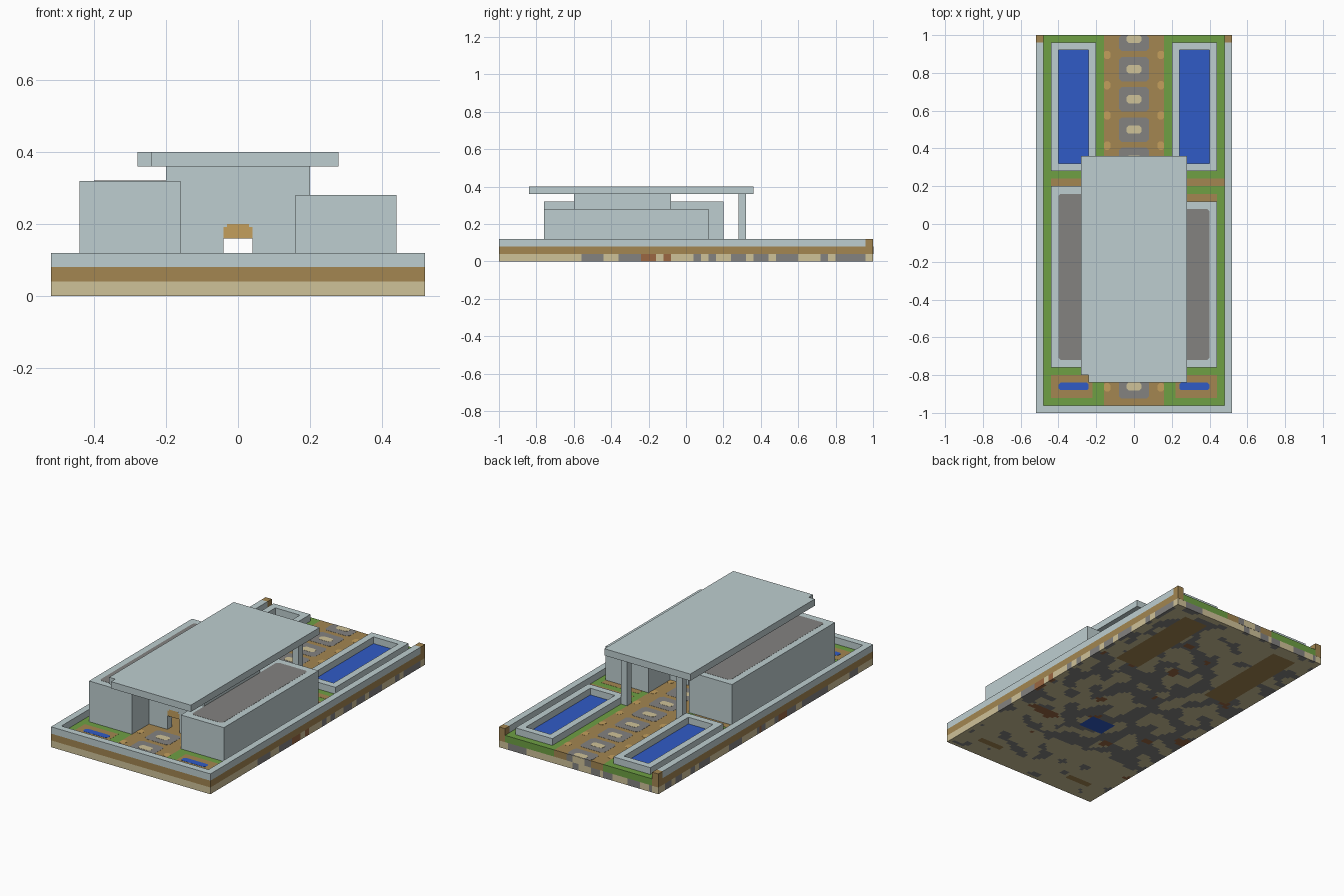
import bpy, bmesh
from mathutils import Vector, noise

if "Cube" in bpy.data.objects:
    bpy.data.objects.remove(bpy.data.objects["Cube"], do_unlink=True)


def material(name, r, g, b):
    """Flat material from an sRGB byte colour."""
    col = [((c / 255 + 0.055) / 1.055) ** 2.4 for c in (r, g, b)] + [1]
    m = bpy.data.materials.new(name)
    m.use_nodes = True
    m.diffuse_color = col
    m.node_tree.nodes["Principled BSDF"].inputs["Base Color"].default_value = col
    return m


STONE = material("pale stone", 190, 206, 208)
GRASS = material("grass green", 110, 160, 68)
DIRT = material("dirt brown", 163, 134, 81)
WOOD = material("light wood", 196, 159, 92)
SAND = material("sand", 207, 194, 153)
GREY = material("dark grey", 131, 130, 128)
WATER = material("water blue", 48, 91, 198)
RUST = material("rust brown", 155, 103, 66)
U = 0.04          # one block
GROUND = 2 * U    # lawn level
THIN = 0.0008     # painted plate thickness


def finish(name, bm, mats):
    bmesh.ops.recalc_face_normals(bm, faces=bm.faces[:])
    me = bpy.data.meshes.new(name)
    bm.to_mesh(me)
    bm.free()
    for m in mats:
        me.materials.append(m)
    ob = bpy.data.objects.new(name, me)
    bpy.context.collection.objects.link(ob)


def prism(name, pts, z0, z1, *mats, rule=None):
    """Extrude a flat outline from z0 to z1."""
    bm = bmesh.new()
    face = bm.faces.new([bm.verts.new((x, y, z0)) for x, y in pts])
    ext = bmesh.ops.extrude_face_region(bm, geom=[face])["geom"]
    for v in ext:
        if isinstance(v, bmesh.types.BMVert):
            v.co.z = z1
    bmesh.ops.recalc_face_normals(bm, faces=bm.faces[:])
    if rule:
        for f in bm.faces:
            f.material_index = rule(f)
    finish(name, bm, mats)


def box(name, x0, x1, y0, y1, z0, z1, *mats, rule=None):
    x0, x1 = sorted((x0, x1))
    prism(name, [(x0, y0), (x1, y0), (x1, y1), (x0, y1)], z0, z1, *mats, rule=rule)


def plate(name, x0, x1, y0, y1, z, mat, cut=0.0):
    """Thin painted plate with optional clipped corners."""
    x0, x1 = sorted((x0, x1))
    if not cut:
        box(name, x0, x1, y0, y1, z, z + THIN, mat)
        return
    pts = [(x0 + cut, y0), (x1 - cut, y0), (x1, y0 + cut), (x1, y1 - cut),
           (x1 - cut, y1), (x0 + cut, y1), (x0, y1 - cut), (x0, y0 + cut)]
    prism(name, pts, z, z + THIN, mat)


# Bottom layer: sand slab with blotches of grey, rust, dirt and water
GREY_RUNS = ((-0.56, -0.44), (-0.36, -0.24), (0.04, 0.08), (0.12, 0.16), (0.24, 0.32),
             (0.36, 0.44), (0.48, 0.60), (0.72, 0.76), (0.80, 0.96))
RUST_RUNS = ((-0.24, -0.16), (-0.12, -0.08))


def in_runs(y, runs):
    return any(a < y < b for a, b in runs)


def slab_colour(x, y):
    if y < -0.98:
        return 0
    if x > 0.5:
        return 3 if in_runs(y, RUST_RUNS) else int(in_runs(y, GREY_RUNS))
    if 0.24 < abs(x) < 0.40 and (0.32 < y < 0.92 or abs(y + 0.86) < U / 2):
        return 2
    if abs(x) < 0.08 and abs(y + 0.32) < 0.06:
        return 4
    if noise.noise(Vector((x * 9 + 5, y * 9, 3))) > 0.5 and abs(y) < 0.7:
        return 3
    limit = 0.36 if y < -0.58 else (-0.03 if y < 0.45 else 0.12)
    return 1 if noise.noise(Vector((x * 12, y * 12, 0.5))) > limit else 0


bm = bmesh.new()
bmesh.ops.create_grid(bm, x_segments=52, y_segments=100, size=0.5)
for v in bm.verts:
    v.co = (v.co.x * 1.04, v.co.y * 2, 0)
ext = bmesh.ops.extrude_face_region(bm, geom=bm.faces[:])["geom"]
for v in ext:
    if isinstance(v, bmesh.types.BMVert):
        v.co.z = U
for f in bm.faces:
    c = f.calc_center_median()
    f.material_index = slab_colour(c.x, c.y)
finish("foundation_slab", bm, [SAND, GREY, DIRT, RUST, WATER])


# Lawn halves: grass on top and at the back, dirt on outer sides and front
def lawn_rule(f):
    return 1 if abs(f.normal.x) > 0.5 or f.normal.y < -0.5 else 0


for s, side in ((1, "left"), (-1, "right")):
    box("lawn_" + side, s * 0.16, s * 0.52, -1, 1, U, GROUND, GRASS, DIRT, rule=lawn_rule)
    # boundary wall and its end post
    box("side_wall_" + side, s * 0.48, s * 0.52, -1, 0.96, GROUND, 3 * U, STONE)
    box("end_post_" + side, s * 0.48, s * 0.52, 0.96, 1 + THIN, U, 3 * U, DIRT)
    # long pool with raised rim
    for x0, x1, y0, y1 in ((0.20, 0.24, 0.28, 0.96), (0.40, 0.44, 0.28, 0.96),
                           (0.24, 0.40, 0.28, 0.32), (0.24, 0.40, 0.92, 0.96)):
        box("pool_rim_" + side, s * x0, s * x1, y0, y1, GROUND, 3 * U, STONE)
    plate("pool_water_" + side, s * 0.24, s * 0.40, 0.32, 0.92, GROUND, WATER)
    # small pond in a dirt bed
    plate("pond_bed_" + side, s * 0.22, s * 0.44, -0.92, -0.80, GROUND, DIRT)
    plate("pond_water_" + side, s * 0.24, s * 0.40, -0.88, -0.84, GROUND + THIN, WATER, cut=0.01)
    # canopy column
    box("column_" + side, s * 0.16, s * 0.20, 0.28, 0.32, GROUND, 9 * U, STONE)

box("front_wall", -0.48, 0.48, -1, -0.96, GROUND, 3 * U, STONE)
plate("dirt_strip_right", -0.44, -0.20, 0.20, 0.24, GROUND, DIRT)
plate("dirt_strip_left", 0.20, 0.48, 0.20, 0.24, GROUND, DIRT)
plate("dirt_strip_left_inner", 0.20, 0.44, 0.12, 0.16, GROUND, DIRT)

# Central path with paved medallions and pale edge spots
box("path", -0.16, 0.16, -1, 1, U, GROUND, DIRT)
for y in [0.98 - 0.16 * i for i in range(7)] + [-0.86, -0.70]:
    plate("paving_ring", -0.08, 0.08, y - 0.065, min(y + 0.065, 1), GROUND, GREY, cut=0.015)
    plate("paving_centre", -U, U, y - 0.022, min(y + 0.022, 1), GROUND + THIN, SAND, cut=0.012)
for i in range(12):
    y = 0.895 - 0.16 * i
    for s in (-1, 1):
        plate("edge_spot", s * 0.125, s * 0.16, y - 0.022, y + 0.022, GROUND, WOOD, cut=0.01)
box("path_end_grey", -0.08, 0.08, 1, 1 + THIN, U, GROUND, GREY)
box("path_end_sand", -U, U, 1, 1 + 2 * THIN, U, GROUND, SAND)

# Side wings with grey roof insets
for name, s, back, top in (("wing_left", 1, 0.12, 7 * U), ("wing_right", -1, 0.20, 8 * U)):
    box(name, s * 0.16, s * 0.44, -0.76, back, GROUND, top, STONE)
    plate(name + "_roof_inset", s * 0.20, s * 0.40, -0.72, back - U, top, GREY, cut=0.012)

# Central hall with a doorway through front and back
for s, side in ((1, "left"), (-1, "right")):
    box("hall_side_" + side, s * 0.16, s * 0.20, -0.60, -0.08, GROUND, 9 * U, STONE)
    box("door_corner_" + side, s * 0.03, s * U, -0.60 - THIN, -0.60, 0.192, 5 * U, STONE)
for name, y in (("front", -0.60), ("back", -0.12)):
    for s in (-1, 1):
        box("hall_wall_" + name, s * U, s * 0.16, y, y + U, GROUND, 9 * U, STONE)
    box("hall_lintel_" + name, -U, U, y, y + U, 5 * U, 9 * U, STONE)
    box("door_header_" + name, -U, U, y, y + U, 4 * U, 5 * U, WOOD)

# Large flat canopy with one notched corner
prism("canopy_roof", [(-0.24, -0.84), (0.28, -0.84), (0.28, 0.36), (-0.28, 0.36),
                      (-0.28, -0.80), (-0.24, -0.80)], 9 * U, 10 * U, STONE)
